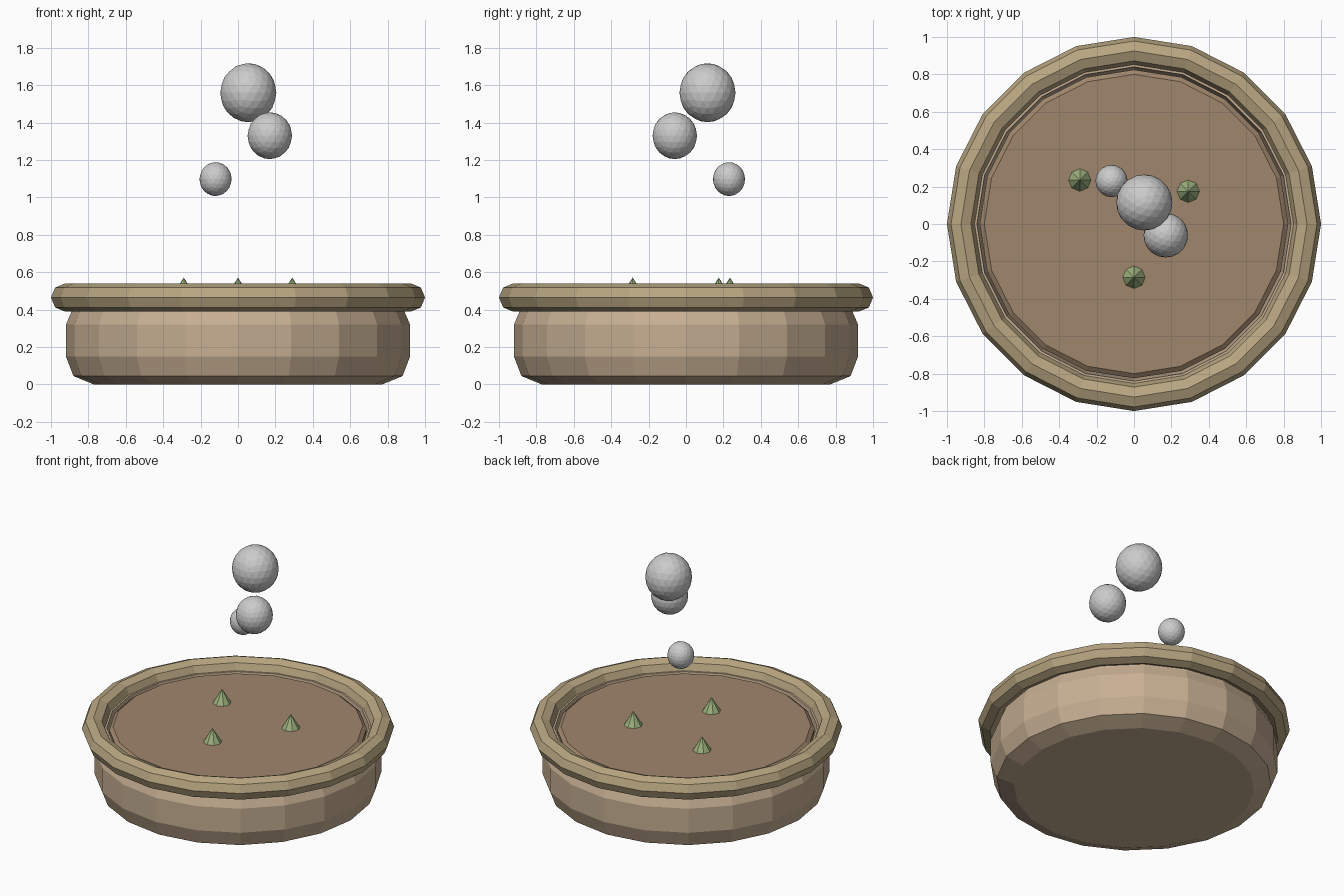
import bpy, bmesh
from math import sin, cos, pi

if "Cube" in bpy.data.objects:
    bpy.data.objects.remove(bpy.data.objects["Cube"])

SIDES = 20


def material(name, rgb):
    m = bpy.data.materials.new(name)
    m.diffuse_color = (*rgb, 1)
    m.use_nodes = True
    m.node_tree.nodes["Principled BSDF"].inputs["Base Color"].default_value = m.diffuse_color
    return m


def finish(name, bm, mat=None):
    bmesh.ops.recalc_face_normals(bm, faces=bm.faces)
    me = bpy.data.meshes.new(name)
    bm.to_mesh(me)
    bm.free()
    ob = bpy.data.objects.new(name, me)
    bpy.context.collection.objects.link(ob)
    if mat:
        me.materials.append(mat)
    return ob


def lathe(name, profile, mat, closed=False):
    """Turn an (r, z) profile around z; open profiles get flat end caps."""
    bm = bmesh.new()
    rings = [[bm.verts.new((r * cos(2 * pi * i / SIDES), r * sin(2 * pi * i / SIDES), z))
              for i in range(SIDES)] for r, z in profile]
    pairs = list(zip(rings, rings[1:]))
    if closed:
        pairs.append((rings[-1], rings[0]))
    else:
        bm.faces.new(rings[0])
        bm.faces.new(rings[-1])
    for a, b in pairs:
        for i in range(SIDES):
            j = (i + 1) % SIDES
            bm.faces.new((a[i], a[j], b[j], b[i]))
    return finish(name, bm, mat)


clay = material("clay", (0.57, 0.43, 0.29))
rim_clay = material("rim_clay", (0.48, 0.38, 0.22))
earth = material("earth", (0.35, 0.24, 0.15))
green = material("green", (0.34, 0.45, 0.21))

# Bowl with a rounded wall and an inner hollow
lathe("bowl", [(0.77, 0), (0.88, 0.045), (0.92, 0.15), (0.92, 0.32), (0.89, 0.39),
               (0.87, 0.47), (0.84, 0.47), (0.83, 0.38), (0.80, 0.12), (0.75, 0.06)], clay)

# Rolled rim, eight-sided section
lathe("rim", [(0.925 + 0.075 * cos(k * pi / 4), 0.465 + 0.075 * sin(k * pi / 4))
              for k in range(8)], rim_clay, closed=True)

# Soil with a bevelled edge
lathe("soil", [(0.82, 0.40), (0.825, 0.455), (0.80, 0.475)], earth)

# Sprouts
for n, (x, y) in enumerate([(0, -0.285), (0.29, 0.175), (-0.29, 0.235)]):
    bm = bmesh.new()
    bmesh.ops.create_cone(bm, cap_ends=True, segments=8, radius1=0.062, radius2=0, depth=0.10)
    finish(f"sprout_{n + 1}", bm, green).location = (x, y, 0.522)

# Floating puffs above the bowl, slightly taller than wide
for n, (x, y, z, r) in enumerate([(0.055, 0.115, 1.56, 0.15), (0.17, -0.06, 1.33, 0.119),
                                  (-0.12, 0.23, 1.098, 0.086)]):
    bm = bmesh.new()
    bmesh.ops.create_icosphere(bm, subdivisions=3, radius=r)
    ob = finish(f"puff_{n + 1}", bm)
    ob.location = (x, y, z)
    ob.scale.z = 1.05
